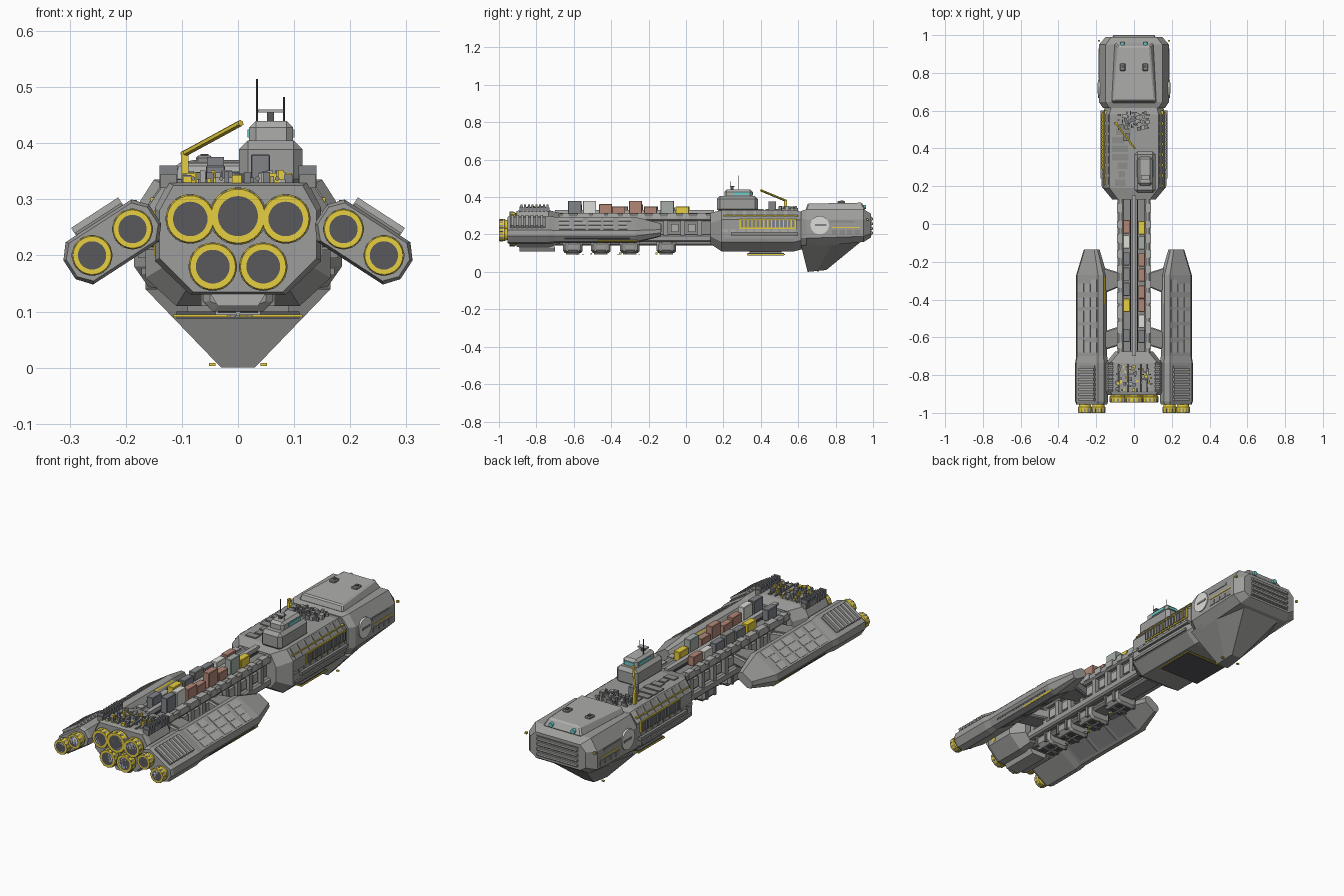
import bpy, bmesh, math, random
from mathutils import Matrix, Vector

if "Cube" in bpy.data.objects:
    bpy.data.objects.remove(bpy.data.objects["Cube"])

random.seed(7)
COL = dict(yellow=(.80, .62, .05), dark=(.10, .10, .11), steel=(.22, .23, .25), rust=(.45, .24, .18),
           white=(.72, .72, .68), sage=(.38, .43, .40), teal=(.15, .60, .60), glow=(.75, .86, .95),
           hull=(.34, .34, .33), plate=(.27, .27, .265), pale=(.42, .42, .41))
MATS = {}
for k, c in COL.items():
    MATS[k] = bpy.data.materials.new(k)
    MATS[k].diffuse_color = (*c, 1)


def make(name, bm, mat, mirror=False, bevel=0):
    bmesh.ops.recalc_face_normals(bm, faces=bm.faces)
    me = bpy.data.meshes.new(name)
    bm.to_mesh(me)
    bm.free()
    ob = bpy.data.objects.new(name, me)
    bpy.context.collection.objects.link(ob)
    me.materials.append(MATS[mat])
    if bevel:
        b = ob.modifiers.new("bevel", 'BEVEL')
        b.width, b.segments = bevel, 1
    if mirror:
        m = ob.modifiers.new("mirror", 'MIRROR')
        m.use_mirror_merge = False
    return ob


def loft(name, rings, mat='hull', mirror=False, xf=Matrix(), bevel=0):
    """Skin a list of closed rings and cap both ends."""
    bm = bmesh.new()
    vs = [[bm.verts.new(xf @ Vector(p)) for p in r] for r in rings]
    n = len(rings[0])
    for a, b in zip(vs, vs[1:]):
        for i in range(n):
            bm.faces.new((a[i], a[(i + 1) % n], b[(i + 1) % n], b[i]))
    bm.faces.new(vs[0])
    bm.faces.new(vs[-1])
    return make(name, bm, mat, mirror, bevel)


def octo(y, wt, w, wb, z0, z1, z2, z3):
    """Eight-sided hull section at station y."""
    h = [(wb, z0), (w, z1), (w, z2), (wt, z3)]
    return [(x, y, z) for x, z in h] + [(-x, y, z) for x, z in reversed(h)]


def boxes(name, items, mat='hull', mirror=False, xf=Matrix(), bevel=0):
    """Many boxes (x0,x1,y0,y1,z0,z1) in one object."""
    bm = bmesh.new()
    for a, b, c, d, e, f in items:
        m = Matrix.Translation(((a + b) / 2, (c + d) / 2, (e + f) / 2)) @ Matrix.Diagonal((b - a, d - c, f - e, 1))
        bmesh.ops.create_cube(bm, size=1, matrix=xf @ m)
    return make(name, bm, mat, mirror, bevel)


def rods(name, segs, r, mat, n=8):
    bm = bmesh.new()
    for a, b in segs:
        a, b = Vector(a), Vector(b)
        m = Matrix.Translation((a + b) / 2) @ (b - a).to_track_quat('Z', 'Y').to_matrix().to_4x4()
        bmesh.ops.create_cone(bm, cap_ends=True, segments=n, radius1=r, radius2=r, depth=(b - a).length, matrix=m)
    return make(name, bm, mat)


def circle(x, z, r, y, n=32):
    return [(x + r * math.cos(t * math.tau / n), y, z + r * math.sin(t * math.tau / n)) for t in range(n)]


def engine(name, x, z, r, y0, y1, mirror=False):
    prof = [(.8, y1), (.88, y0 + .035), (1, y0 + .03), (1, y0 + .006), (.94, y0), (.7, y0), (.66, y0 + .008)]
    loft(name + "_yellow_bell", [circle(x, z, r * k, y) for k, y in prof], 'yellow', mirror)
    loft(name + "_throat", [circle(x, z, r * .72, y) for y in (y0 + .01, y0 - .0005 + .0005)], 'dark', mirror)
    loft(name + "_glow", [circle(x, z, r * .62, y) for y in (y0 + .01, y0)], 'glow', mirror)
    bm = bmesh.new()   # ring slots
    for i in range(12):
        m = Matrix.Translation((x, y0 + .012, z)) @ Matrix.Rotation(i * math.tau / 12, 4, 'Y')
        bmesh.ops.create_cube(bm, size=1, matrix=m @ Matrix.Translation((r * .9, 0, 0)) @ Matrix.Diagonal((r * .22, .02, r * .22, 1)))
    make(name + "_ring_slots", bm, 'plate', mirror)


def scatter(name, n, xr, yr, z, hr, mats, smax=.022):
    """Random machinery boxes on a deck, grouped by colour."""
    for mat in mats:
        its = []
        for _ in range(n):
            x, y = random.uniform(*xr), random.uniform(*yr)
            a, b = random.uniform(.005, smax) / 2, random.uniform(.005, smax) / 2
            its.append((x - a, x + a, y - b, y + b, z - .005, z + random.uniform(*hr)))
        boxes(name + "_" + mat, its, mat)


# Bow block, chin and roof plate
loft("bow_block", [octo(.615, .13, .165, .12, .13, .18, .28, .325), octo(.645, .15, .185, .15, .13, .18, .28, .335),
                   octo(.95, .15, .185, .14, .16, .19, .28, .335), octo(.99, .12, .15, .12, .185, .205, .28, .31)])
chin = lambda y0, y1, wr, wf, z0, z1: [(-wr, y0, z0), (wr, y0, z0), (wr, (y0 + y1) / 2, (z0 + z1) / 2),
                                       (wf, y1, z1), (-wf, y1, z1), (-wr, (y0 + y1) / 2, (z0 + z1) / 2)]
loft("bow_chin", [chin(.65, .75, .03, .025, 0, .01), chin(.615, .97, .165, .12, .14, .19)], 'plate')
loft("bow_roof_plate", [[(-.12, .64, .33), (.12, .64, .33), (.105, .96, .33), (-.105, .96, .33)],
                        [(-.11, .65, .365), (.11, .65, .365), (.085, .94, .37), (-.085, .94, .37)]], 'pale', bevel=.006)
boxes("roof_hatch", [(.045, .075, .81, .85, .36, .378)], 'plate', True, bevel=.004)
boxes("roof_hatch_lid", [(.053, .067, .825, .842, .37, .381)], 'dark', True)
loft("bow_lamp", [circle(.06, .347, .011, y, 12) for y in (.94, .963)], 'teal', True)
boxes("bow_grille_recess", [(-.115, .115, .98, .993, .195, .295)], 'plate')
boxes("bow_grille_slat", [(-.11, .11, .98, 1, .2 + i * .025, .215 + i * .025) for i in range(4)], 'pale', bevel=.003)
bm = bmesh.new()
bmesh.ops.create_cone(bm, cap_ends=True, segments=32, radius1=.05, radius2=.05, depth=.01,
                      matrix=Matrix.Translation((.185, .715, .25)) @ Matrix.Rotation(math.pi / 2, 4, 'Y') @ Matrix.Scale(.98, 4))
make("bow_side_disc", bm, 'white', True)
boxes("bow_disc_hatch", [(.185, .192, .69, .75, .245, .255)], 'steel', True)
boxes("bow_side_panels", [(.18, .188, .78 + i * .04, .81 + i * .04, .2, .225) for i in range(4)]
      + [(.18, .188, .77, .9, .265, .275)], 'plate', True)
boxes("bow_yellow_strip", [(.18, .1875, .78, .93, .235, .24)], 'yellow', True)
boxes("nav_light", [(.18, .19, .965, .975, .275, .285), (.04, .052, .7, .71, .003, .008)], 'yellow', True)

# Middle hull
M = (.13, .165, .11, .11, .16, .28, .33)
loft("middle_hull", [octo(.13, .085, .115, .085, .15, .19, .26, .315), octo(.19, *M), octo(.58, *M),
                     octo(.62, .12, .155, .1, .12, .17, .275, .32)])
boxes("hull_yellow_stripe", [(.135, .1555, .2, .6, .296, .303)], 'yellow', True)
boxes("gallery_frame", [(.16, .17, .285, .59, .23, .282)], 'yellow', True)
boxes("gallery_windows", [(.16, .174, .293 + i * .021, .308 + i * .021, .236, .277) for i in range(14)], 'steel', True)
boxes("hull_side_rail", [(.16, .178, .24, .6, .195, .21), (.16, .172, .2, .58, .165, .178)], 'plate', True)
boxes("hull_side_panels", [(.16, .169, .19 + i * .045, .225 + i * .045, .213, .226) for i in range(9)], 'pale', True)
slope = Matrix.Translation((.1475, 0, .305)) @ Matrix.Rotation(math.atan2(.05, .035), 4, 'Y')
boxes("hull_shoulder_panels", [(-.025, .025, .21 + i * .055, .25 + i * .055, -.004, .003) for i in range(7)], 'plate', True, slope)
boxes("belly_hatch", [(-.115, .115, .325, .53, .09, .095)], 'yellow')
boxes("belly_hatch_panel", [(-.11, .11, .33, .525, .0875, .1)], 'dark')
boxes("belly_hatch_mount", [(-.09, .09, .34, .51, .095, .115)], 'plate')
boxes("hull_deck_panels", [(random.uniform(-.12, -.06), random.uniform(-.05, -.01), .2 + i * .045, .235 + i * .045, .325, .335)
                           for i in range(7)], 'plate')
scatter("forward_deck_machinery", 26, (-.085, .08), (.5, .59), .33, (.006, .022), ('steel', 'pale', 'plate'))
boxes("forward_deck_crate", [(-.055, -.025, .44, .48, .33, .375)], 'steel')

# Bridge tower and masts
boxes("bridge_base", [(.002, .115, .165, .385, .32, .405)], 'hull', bevel=.016)
boxes("bridge_top", [(.02, .098, .205, .355, .39, .44)], 'pale', bevel=.012)
boxes("bridge_window", [(.032, .086, .34, .358, .41, .426), (.017, .03, .25, .34, .41, .424), (.09, .101, .25, .34, .41, .424)], 'teal')
boxes("sensor_post", [(.052, .064, .24, .255, .44, .455)], 'dark')
boxes("sensor_bar", [(.036, .081, .235, .26, .455, .46)], 'pale')
rods("tall_mast", [((.034, .28, .43), (.034, .28, .514))], .0015, 'dark')
rods("short_mast", [((.082, .24, .43), (.082, .24, .482))], .0015, 'dark')

# Deck crane
boxes("crane_post", [(-.102, -.088, .525, .54, .33, .385)], 'yellow')
rods("crane_arm", [((-.098, .535, .38), (.005, .4, .436))], .006, 'yellow', 6)

# Spine with rails, ribs and walkway
boxes("spine_core", [(-.062, .062, -.72, .16, .165, .305)], 'plate')
boxes("spine_rails", [(.055, .088, -.72, .16, .272, .312), (.05, .085, -.72, .16, .16, .2)], 'hull', True, bevel=.008)
boxes("spine_ribs", [(.05, .082, -.66 + i * .09, -.635 + i * .09, .18, .29) for i in range(9)], 'hull', True)
boxes("spine_side_panels", [(.055, .074, -.62 + i * .09, -.58 + i * .09, .212, .255) for i in range(8)], 'pale', True)
boxes("spine_rail_panels", [(.06, .091, -.66 + i * .08, -.66 + i * .08 + random.uniform(.03, .07), .285, .315) for i in range(10)], 'pale', True)
boxes("spine_walkway", [(-.011, .011, -.7, .15, .3, .33)], 'pale')
boxes("spine_cable", [(.015, .02, -.7, .15, .3, .314)], 'dark', True)
boxes("spine_keel", [(-.045, .045, -.72, .15, .14, .17)], 'plate', bevel=.01)

# Deck cargo, two rows
rows = {.04: [(-.595, 'steel', .38), (-.515, 'white', .38), (-.43, 'rust', .362), (-.36, 'rust', .35), (-.27, 'rust', .38),
              (-.19, 'rust', .35), (-.1, 'sage', .38), (-.02, 'yellow', .35)],
        -.04: [(-.59, 'steel', .36), (-.43, 'yellow', .35), (-.345, 'steel', .35), (-.265, 'plate', .36),
               (-.185, 'steel', .35), (-.095, 'white', .345), (-.015, 'rust', .35)]}
for x, row in rows.items():
    for y, mat, top in row:
        boxes("cargo_box", [(x - .017, x + .017, y - .035, y + .035, .305, top)], mat, bevel=.002)

# Cargo pods slung under the spine
for y in (-.605, -.455, -.3, -.105):
    loft("belly_pod", [octo(y + d, .05, .062 - c, .045 - c, .1 + c, .118, .15, .165) for d, c in
                       ((-.052, .012), (-.042, 0), (.042, 0), (.052, .012))], 'hull')
    boxes("pod_opening", [(-.036, .036, y - .034, y + .034, .097, .11)], 'dark')
    boxes("pod_bars", [(-.004, .004, y - .036, y + .036, .092, .105), (-.04, .04, y - .005, y + .005, .094, .105)], 'pale')
    boxes("pod_clamps", [(.04, .066, y + d - .006, y + d + .006, .11, .17) for d in (-.03, .03)], 'plate', True)
scatter("pod_fittings", 5, (-.022, .022), (-.63, -.1), .098, (-.008, .008), ('white', 'yellow'), .014)

# Engine block
E = (.125, .148, .085, .13, .19, .285, .33)
loft("engine_block", [octo(-.675, .075, .1, .07, .15, .19, .27, .315), octo(-.735, *E), octo(-.885, *E),
                      octo(-.905, .115, .14, .08, .135, .195, .28, .325)])
loft("engine_keel", [octo(y, .047, .047, .036, .11, .128, .129, .135) for y in (-.89, -.7)], 'pale')
boxes("heat_sink_base", [(.11, .138, -.89, -.73, .32, .345)], 'plate', True)
boxes("heat_sink_fins", [(.108, .14, -.885 + i * .02, -.875 + i * .02, .32, .36) for i in range(8)], 'steel', True)
scatter("engine_deck_machinery", 22, (-.095, .095), (-.88, -.75), .33, (.005, .022), ('yellow', 'steel', 'pale'), .02)
rods("engine_deck_pipes", [((x, -.89, .337), (x, -.74, .337)) for x in (-.08, -.03, .035, .07)], .004, 'plate')
boxes("engine_side_stripe", [(.14, .1495, -.86, -.84, .2, .28)], 'yellow', True)
engine("main_engine_centre", 0, .27, .051, -.945, -.89)
engine("main_engine_upper", .085, .265, .044, -.945, -.89, True)
engine("main_engine_lower", .045, .18, .043, -.945, -.89, True)

# Side nacelles, tilted outward
T = Matrix.Translation((.224, 0, .224)) @ Matrix.Rotation(math.radians(33), 4, 'Y')


def nac(y, a, b, c, d):
    return [(a, y, -d), (b, y, -c), (b, y, c), (a, y, d), (-a, y, d), (-b, y, c), (-b, y, -c), (-a, y, -d)]


loft("nacelle", [nac(-.955, .066, .086, .018, .04), nac(-.94, .07, .091, .02, .045), nac(-.735, .07, .091, .02, .045),
                 nac(-.7, .066, .086, .018, .04), nac(-.27, .066, .086, .018, .04), nac(-.135, .03, .043, .01, .022)], mirror=True, xf=T)
boxes("nacelle_louvre_bed", [(-.05, .046, -.94, -.75, .04, .05)], 'plate', True, T)
boxes("nacelle_louvres", [(-.052, .048, -.935 + i * .026, -.92 + i * .026, .04, .061) for i in range(7)], 'pale', True, T)
boxes("nacelle_top_panels", [(u, u + .034, -.68 + i * .08, -.68 + i * .08 + random.uniform(.04, .072), .036, .0425)
                             for i in range(5) for u in (-.058, -.017, .024)], 'pale', True, T)
boxes("nacelle_bottom_panels", [(-.05, .05, -.68 + i * .14, -.56 + i * .14, -.0425, -.036) for i in range(3)], 'plate', True, T)
boxes("nacelle_side_groove", [(.08, .088, -.65, -.3, -.004, .004)], 'dark', True, T)
boxes("nacelle_yellow_stripe", [(.08, .0875, -.47, -.26, -.016, -.009), (-.0875, -.08, -.42, -.28, .006, .014)], 'yellow', True, T)
engine("nacelle_engine_inner", .188, .247, .036, -1, -.945, True)
engine("nacelle_engine_outer", .26, .2, .036, -1, -.945, True)

# Pylons joining spine and nacelles
for nm, pts in (("front_pylon", [(.07, -.33), (.165, -.37), (.165, -.23), (.07, -.26)]),
                ("rear_pylon", [(.07, -.64), (.165, -.67), (.165, -.57), (.07, -.54)])):
    loft(nm, [[(x, y, z) for x, y in pts] for z in (.215, .262)], 'hull', True, bevel=.006)
    loft(nm + "_cover", [[(x, y * .8 + c * .2, z) for x, y in pts] for c in [sum(p[1] for p in pts) / 4]
                         for z in (.21, .268)], 'plate', True)

for m in bpy.data.materials:
    if m.users and not m.is_grease_pencil:
        m.use_nodes = True
        m.node_tree.nodes["Principled BSDF"].inputs["Base Color"].default_value = m.diffuse_color
